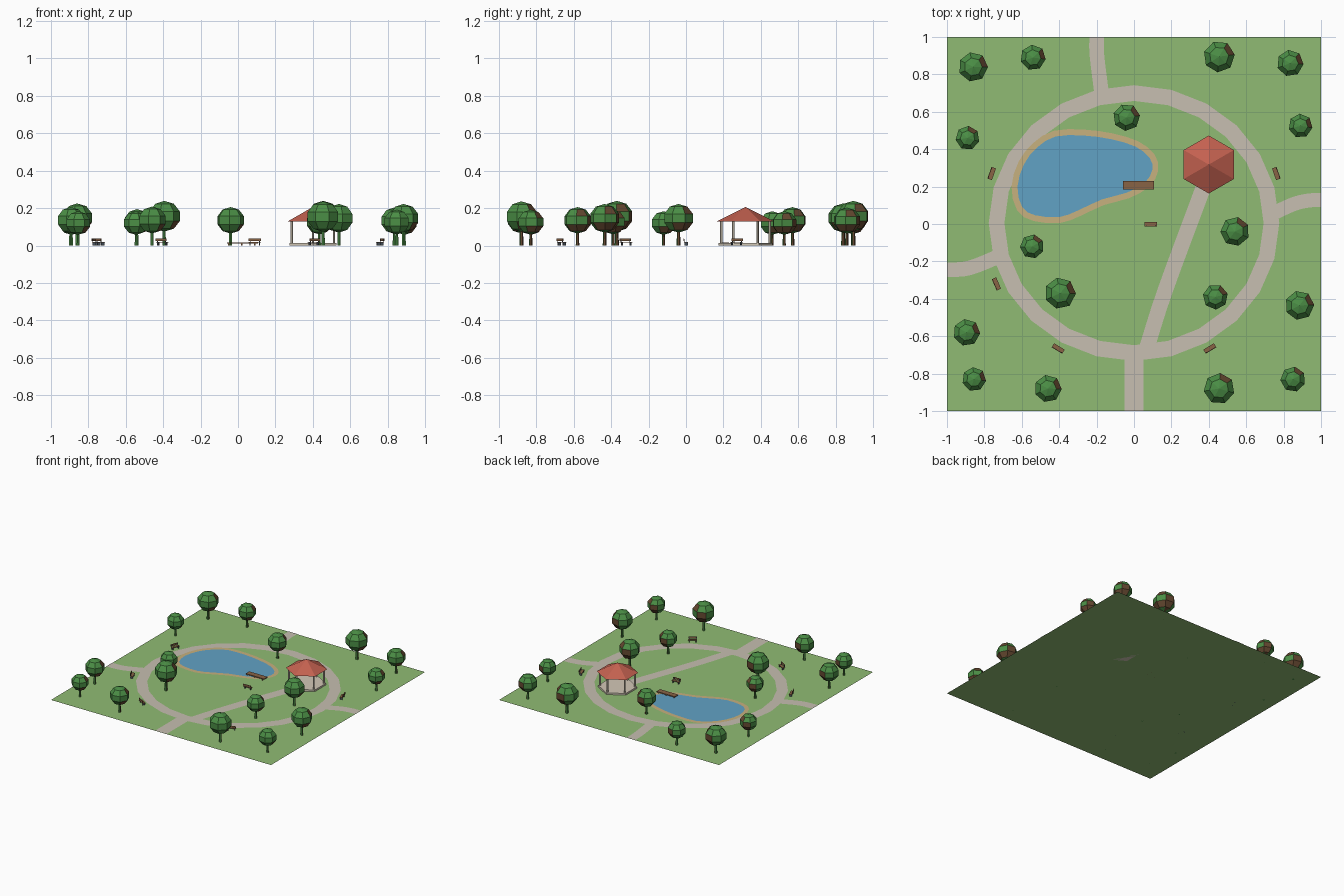
import bpy, bmesh, math, random
from mathutils import Vector, Matrix

if "Cube" in bpy.data.objects:
    bpy.data.objects.remove(bpy.data.objects["Cube"])

random.seed(4)


def mat(name, r, g, b):
    m = bpy.data.materials.new(name)
    m.diffuse_color = (r, g, b, 1)
    m.use_nodes = True
    m.node_tree.nodes["Principled BSDF"].inputs["Base Color"].default_value = m.diffuse_color
    return m


GRASS = mat("grass green", 0.28, 0.50, 0.175)
PATH = mat("path grey", 0.57, 0.52, 0.44)
SAND = mat("sand", 0.57, 0.44, 0.21)
WATER = mat("water blue", 0.12, 0.36, 0.56)
WOOD = mat("plank brown", 0.25, 0.125, 0.06)
BARK = mat("bark brown", 0.13, 0.065, 0.03)
LEAF = mat("leaf green", 0.07, 0.27, 0.06)
ROOF = mat("roof red", 0.55, 0.12, 0.08)
STONE = mat("pale stone", 0.65, 0.58, 0.47)
METAL = mat("slate metal", 0.06, 0.08, 0.10)


def finish(name, bm, *mats):
    me = bpy.data.meshes.new(name)
    bm.normal_update()
    bm.to_mesh(me)
    bm.free()
    for m in mats:
        me.materials.append(m)
    ob = bpy.data.objects.new(name, me)
    bpy.context.collection.objects.link(ob)
    return ob


def paint(bm, start, index):
    bm.faces.ensure_lookup_table()
    for f in bm.faces[start:]:
        f.material_index = index


def box(bm, size, loc, index=0, turn=Matrix()):
    n = len(bm.faces)
    bmesh.ops.create_cube(bm, size=1, matrix=turn @ Matrix.Translation(loc) @ Matrix.Diagonal((*size, 1)))
    paint(bm, n, index)


def prism(bm, r1, r2, z0, z1, sides, loc=(0, 0), index=0, spin=0):
    n = len(bm.faces)
    m = Matrix.Translation((*loc, (z0 + z1) / 2)) @ Matrix.Rotation(spin, 4, 'Z')
    bmesh.ops.create_cone(bm, cap_ends=True, segments=sides, radius1=r1, radius2=r2, depth=z1 - z0, matrix=m)
    paint(bm, n, index)


def spline(pts, steps, closed=False):
    """Catmull-Rom curve through 2D points."""
    p = [Vector(q) for q in pts]
    if closed:
        p = [p[-1]] + p + p[:2]
    else:
        p = [2 * p[0] - p[1]] + p + [2 * p[-1] - p[-2]]
    out = []
    for a, b, c, d in zip(p, p[1:], p[2:], p[3:]):
        for i in range(steps):
            t = i / steps
            out.append(0.5 * (2 * b + (c - a) * t + (2 * a - 5 * b + 4 * c - d) * t * t
                              + (3 * b - a - 3 * c + d) * t ** 3))
    return out if closed else out + [p[-2]]


def strip(name, line, width, z, material, closed=False):
    """Flat ribbon along a 2D line, trimmed to the lawn."""
    bm = bmesh.new()
    n = len(line)
    rows = []
    for i, p in enumerate(line):
        a = line[i - 1] if i or closed else p
        b = line[(i + 1) % n] if i < n - 1 or closed else p
        t = (b - a).normalized()
        side = Vector((-t.y, t.x)) * width / 2
        rows.append([bm.verts.new((*[max(-1, min(1, c)) for c in q], z)) for q in (p - side, p + side)])
    for i in range(n if closed else n - 1):
        (a, b), (c, d) = rows[i], rows[(i + 1) % n]
        bm.faces.new((a, c, d, b))
    return finish(name, bm, material)


# Lawn
bm = bmesh.new()
bmesh.ops.create_grid(bm, x_segments=1, y_segments=1, size=1)
finish("lawn", bm, GRASS)

# Ring walk and the paths leading off it
ring = [Vector((0.735 * math.sin(i * math.pi / 12), 0.005 + 0.695 * math.cos(i * math.pi / 12))) for i in range(24)]
strip("ring_path", ring[::-1], 0.084, 0.002, PATH, True)
walks = {
    "south_path": ([(0, -1), (0, -0.68)], 0.104),
    "north_path": ([(-0.2, 1), (-0.198, 0.9), (-0.172, 0.69)], 0.078),
    "west_path": ([(-1, -0.245), (-0.88, -0.235), (-0.715, -0.17)], 0.078),
    "east_path": ([(1, 0.128), (0.93, 0.125), (0.85, 0.105), (0.73, 0.05)], 0.075),
    "pavilion_path": ([(0.06, -0.69), (0.165, -0.36), (0.365, 0.18), (0.39, 0.25)], 0.082),
}
for name, (pts, width) in walks.items():
    strip(name, spline(pts, 4), width, 0.0024, PATH)

# Pond with a sandy rim
shore = spline([(-0.625, 0.20), (-0.60, 0.09), (-0.53, 0.045), (-0.40, 0.035), (-0.30, 0.07), (-0.17, 0.13),
                (-0.04, 0.165), (0.06, 0.22), (0.10, 0.29), (0.085, 0.355), (0.01, 0.415), (-0.12, 0.455),
                (-0.27, 0.475), (-0.42, 0.47), (-0.52, 0.41), (-0.59, 0.32)], 2, True)
bm = bmesh.new()
bm.faces.new([bm.verts.new((*p, 0.004)) for p in shore])
finish("pond_water", bm, WATER)
rim = []
for i, p in enumerate(shore):
    t = (shore[(i + 1) % len(shore)] - shore[i - 1]).normalized()
    rim.append(p + Vector((t.y, -t.x)) * 0.014)
strip("pond_sand", rim, 0.032, 0.0044, SAND, True)

# Jetty
bm = bmesh.new()
box(bm, (0.166, 0.046, 0.006), (0.024, 0.208, 0.013))
for x in (-0.05, 0.02, 0.09):
    for y in (0.19, 0.226):
        box(bm, (0.007, 0.007, 0.012), (x, y, 0.006))
finish("jetty", bm, WOOD)

# Pavilion: floor, posts and six-sided roof
C = Vector((0.40, 0.318))
bm = bmesh.new()
prism(bm, 0.145, 0.145, 0, 0.014, 6, C)
finish("pavilion_floor", bm, STONE)
bm = bmesh.new()
for k in range(6):
    a = math.radians(30 + 60 * k)
    a = math.radians(90 + 60 * k)
    prism(bm, 0.0065, 0.0065, 0.012, 0.132, 6, C + 0.13 * Vector((math.cos(a), math.sin(a))))
finish("pavilion_posts", bm, STONE)
bm = bmesh.new()
prism(bm, 0.155, 0, 0.129, 0.206, 6, C)
finish("pavilion_roof", bm, ROOF)

# Benches: seat and back in wood, legs in metal, backs turned outward
for x, y in [(-0.76, 0.27), (0.76, 0.27), (-0.735, -0.32), (-0.405, -0.665), (0.405, -0.665), (0.09, 0)]:
    ang = 0 if y == 0 else math.atan2(-y, -x) - math.pi / 2
    turn = Matrix.Translation((x, y, 0)) @ Matrix.Rotation(ang, 4, 'Z')
    bm = bmesh.new()
    box(bm, (0.066, 0.022, 0.004), (0, 0.001, 0.018), 0, turn)
    box(bm, (0.066, 0.004, 0.015), (0, -0.0115, 0.031), 0, turn)
    for s in (-1, 1):
        box(bm, (0.005, 0.018, 0.016), (s * 0.025, 0.001, 0.008), 1, turn)
        box(bm, (0.004, 0.003, 0.020), (s * 0.025, -0.009, 0.026), 1, turn)
    finish("bench", bm, WOOD, METAL)

# Trees: x, y, crown radius
trees = [(-0.86, 0.84, 0.081), (-0.54, 0.89, 0.07), (0.455, 0.895, 0.086), (0.835, 0.86, 0.073),
         (0.89, 0.525, 0.066), (-0.04, 0.57, 0.074), (-0.89, 0.46, 0.066), (-0.545, -0.12, 0.066),
         (0.54, -0.04, 0.08), (-0.395, -0.37, 0.086), (0.435, -0.39, 0.069), (0.885, -0.435, 0.08),
         (-0.895, -0.58, 0.074), (-0.855, -0.83, 0.066), (-0.46, -0.88, 0.075), (0.455, -0.88, 0.085),
         (0.85, -0.83, 0.069)]
for x, y, r in trees:
    bm = bmesh.new()
    prism(bm, 0.13 * r, 0.10 * r, 0, 1.2 * r, 6, (x, y))
    n = len(bm.faces)
    m = (Matrix.Translation((x, y, 1.82 * r)) @ Matrix.Rotation(random.uniform(0, 0.9), 4, 'Z')
         @ Matrix.Diagonal((r, r, 0.93 * r, 1)))
    bmesh.ops.create_uvsphere(bm, u_segments=7, v_segments=5, radius=1.03, matrix=m)
    paint(bm, n, 1)
    finish("tree", bm, BARK, LEAF)
